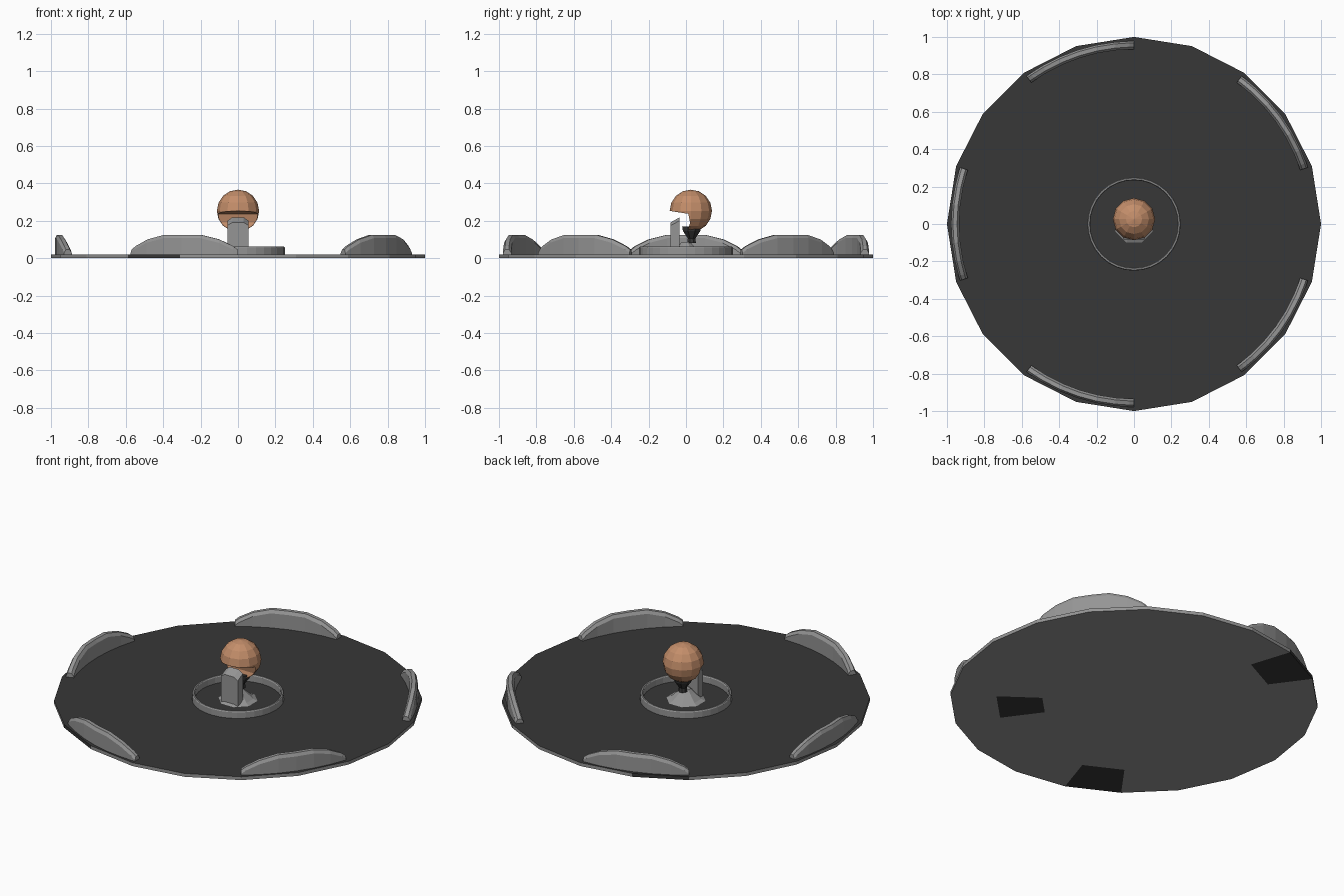
import bpy, bmesh, math
from math import cos, sin, radians

if "Cube" in bpy.data.objects:
    bpy.data.objects.remove(bpy.data.objects["Cube"])


def mat(name, col):
    m = bpy.data.materials.new(name)
    m.diffuse_color = (*col, 1)
    m.use_nodes = True
    m.node_tree.nodes["Principled BSDF"].inputs["Base Color"].default_value = m.diffuse_color
    return m


GREY = mat("grey metal", (0.30, 0.30, 0.30))
DARK = mat("dark floor", (0.038, 0.038, 0.038))
TAN = mat("tan ball", (0.55, 0.27, 0.145))


def finish(bm, name, *mats, fix=True):
    if fix:
        bmesh.ops.recalc_face_normals(bm, faces=bm.faces[:])
    me = bpy.data.meshes.new(name)
    bm.to_mesh(me)
    bm.free()
    for m in mats:
        me.materials.append(m)
    ob = bpy.data.objects.new(name, me)
    bpy.context.collection.objects.link(ob)
    return ob


def polar(r, deg, z):
    return (r * cos(radians(deg)), r * sin(radians(deg)), z)


def loft(bm, rings, closed=False):
    """Skin a list of equal-length closed vertex loops."""
    vs = [[bm.verts.new(p) for p in ring] for ring in rings]
    n = len(vs[0])
    pairs = list(zip(vs, vs[1:]))
    if closed:
        pairs.append((vs[-1], vs[0]))
    for a, b in pairs:
        for i in range(n):
            j = (i + 1) % n
            bm.faces.new((a[i], a[j], b[j], b[i]))
    if not closed:
        bm.faces.new(vs[0][::-1])
        bm.faces.new(vs[-1])


# floor disc: 20 sides, dark top, grey rim and underside with dark panels
N = 20
step = 360 / N
bm = bmesh.new()
loft(bm, [[polar(r, i * step, z) for i in range(N)]
          for r, z in ((1, 0.02), (1, 0), (0.75, 0), (0.5, 0))])
bmesh.ops.recalc_face_normals(bm, faces=bm.faces[:])
panels = [(243, 0.74, 1.1), (117, 0.74, 1.1), (315, 0.5, 0.74)]
for f in bm.faces:
    c = f.calc_center_median()
    ang = math.degrees(math.atan2(c.y, c.x)) % 360
    r = math.hypot(c.x, c.y)
    hit = any(abs(ang - a) < 1 and lo < r < hi for a, lo, hi in panels)
    f.material_index = 1 if (c.z > 0.015 or hit) else 0
finish(bm, "floor_disc", GREY, DARK, fix=False)

# five curved rim barriers with stepped tops
heights = [(-18, .045), (-16.5, .064), (-12, .10), (-6, .125), (0, .125),
           (6, .125), (12, .10), (16.5, .064), (18, .045)]
for k in range(5):
    mid = 36 + 72 * k
    bm = bmesh.new()
    rings = []
    for da, h in heights:
        a = mid + da
        rings.append([polar(.934, a, .015), polar(.978, a, .015),
                      polar(.978, a, h - .018), polar(.968, a, h),
                      polar(.946, a, h), polar(.934, a, h - .018)])
    loft(bm, rings)
    finish(bm, f"rim_barrier_{k + 1}", GREY)

# low ring around the centre
bm = bmesh.new()
prof = [(.25, .015), (.25, .056), (.246, .062), (.238, .062), (.234, .056), (.234, .015)]
loft(bm, [[polar(r, i * 11.25, z) for r, z in prof] for i in range(32)], closed=True)
finish(bm, "centre_ring", GREY)


def turned(name, prof, n, y, m):
    """Stack of n-sided rings about a vertical axis."""
    bm = bmesh.new()
    rings = []
    for r, z in prof:
        ring = [polar(r, (i + .5) * 360 / n, z) for i in range(n)]
        rings.append([(px, py + y, pz) for px, py, pz in ring])
    loft(bm, rings)
    return finish(bm, name, m)


# flared pedestal foot and dark neck
turned("pedestal_foot", [(.12, .015), (.085, .03), (.045, .065), (.025, .085)], 8, 0, GREY)
turned("pedestal_neck", [(.025, .08), (.022, .105), (.05, .145), (.055, .17)], 8, .03, DARK)

# upright front post with sloping, clipped top
bm = bmesh.new()
outline = [(-.056, 0), (.056, 0), (.056, 1), (.03, 1.1), (-.03, 1.1), (-.056, 1)]
loft(bm, [[(x, y, .015 + t * (top - .015)) for x, t in outline]
          for y, top in ((-.082, .175), (-.034, .20))])
finish(bm, "front_post", GREY)

# faceted ball with the lower front quarter cut away
bm = bmesh.new()
bmesh.ops.create_uvsphere(bm, u_segments=12, v_segments=8, radius=.113)
bmesh.ops.translate(bm, verts=bm.verts, vec=(0, .026, .253))
ball = finish(bm, "ball", TAN)

bm = bmesh.new()
side = [(-.2, .27), (.012, .237), (.022, .19), (-.005, .10), (-.2, .10)]
loft(bm, [[(x, y, z) for y, z in side] for x in (-.2, .2)])
cutter = finish(bm, "ball_cutter", TAN)
cutter.hide_render = True
cutter.hide_viewport = True

mod = ball.modifiers.new("notch", "BOOLEAN")
mod.operation = "DIFFERENCE"
mod.solver = "EXACT"
mod.object = cutter
bpy.context.view_layer.update()
dg = bpy.context.evaluated_depsgraph_get()
cut = bpy.data.meshes.new_from_object(ball.evaluated_get(dg))
ball.modifiers.clear()
ball.data = cut
bpy.data.objects.remove(cutter)
